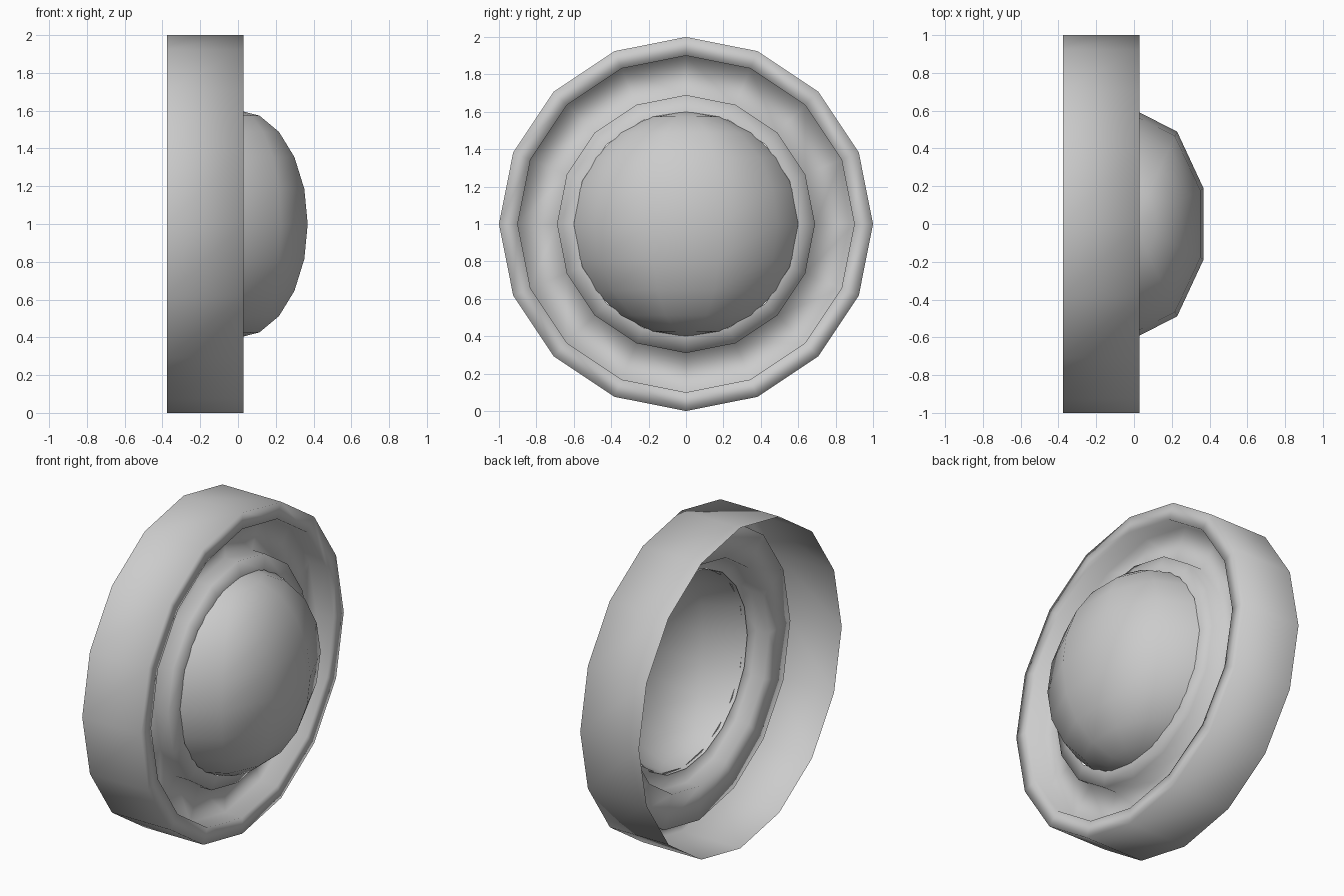
import bpy, bmesh
from math import sin, cos, pi, radians

if "Cube" in bpy.data.objects:
    bpy.data.objects.remove(bpy.data.objects["Cube"])


def finish(name, bm):
    bmesh.ops.remove_doubles(bm, verts=bm.verts, dist=1e-4)
    for f in bm.faces:
        f.smooth = True
    me = bpy.data.meshes.new(name)
    bm.to_mesh(me)
    bm.free()
    ob = bpy.data.objects.new(name, me)
    bpy.context.collection.objects.link(ob)
    return ob


def skin(bm, rows, closed):
    """Join rows of points with quads (triangles where points coincide)."""
    grid = [[bm.verts.new(p) for p in row] for row in rows]
    n = len(grid[0])
    for a, b in zip(grid, grid[1:]):
        for i in range(n if closed else n - 1):
            j = (i + 1) % n
            bm.faces.new((a[i], a[j], b[j], b[i]))


# Wheel rim: open-backed shell turned about the x axis, 16 sides (radius, x)
profile = [(1, -0.375), (1, 0.03), (0.9, 0.03), (0.9, -0.09),
           (0.69, -0.09), (0.69, 0.0), (0.6, 0.02)]
bm = bmesh.new()
skin(bm, [[(x, r * sin(2 * pi * i / 16), 1 + r * cos(2 * pi * i / 16))
           for i in range(16)] for r, x in profile], True)
finish("wheel_rim", bm)

# Hub dome: flattened half sphere, poles up and down, open at the back
bm = bmesh.new()
skin(bm, [[(0.388 * cos(radians(lat)) * cos(radians(lon)),
            0.605 * cos(radians(lat)) * sin(radians(lon)),
            1 + 0.603 * sin(radians(lat)))
           for lon in range(-90, 91, 36)] for lat in range(-90, 91, 18)], False)
bmesh.ops.remove_doubles(bm, verts=bm.verts, dist=1e-4)
finish("hub_dome", bm)
